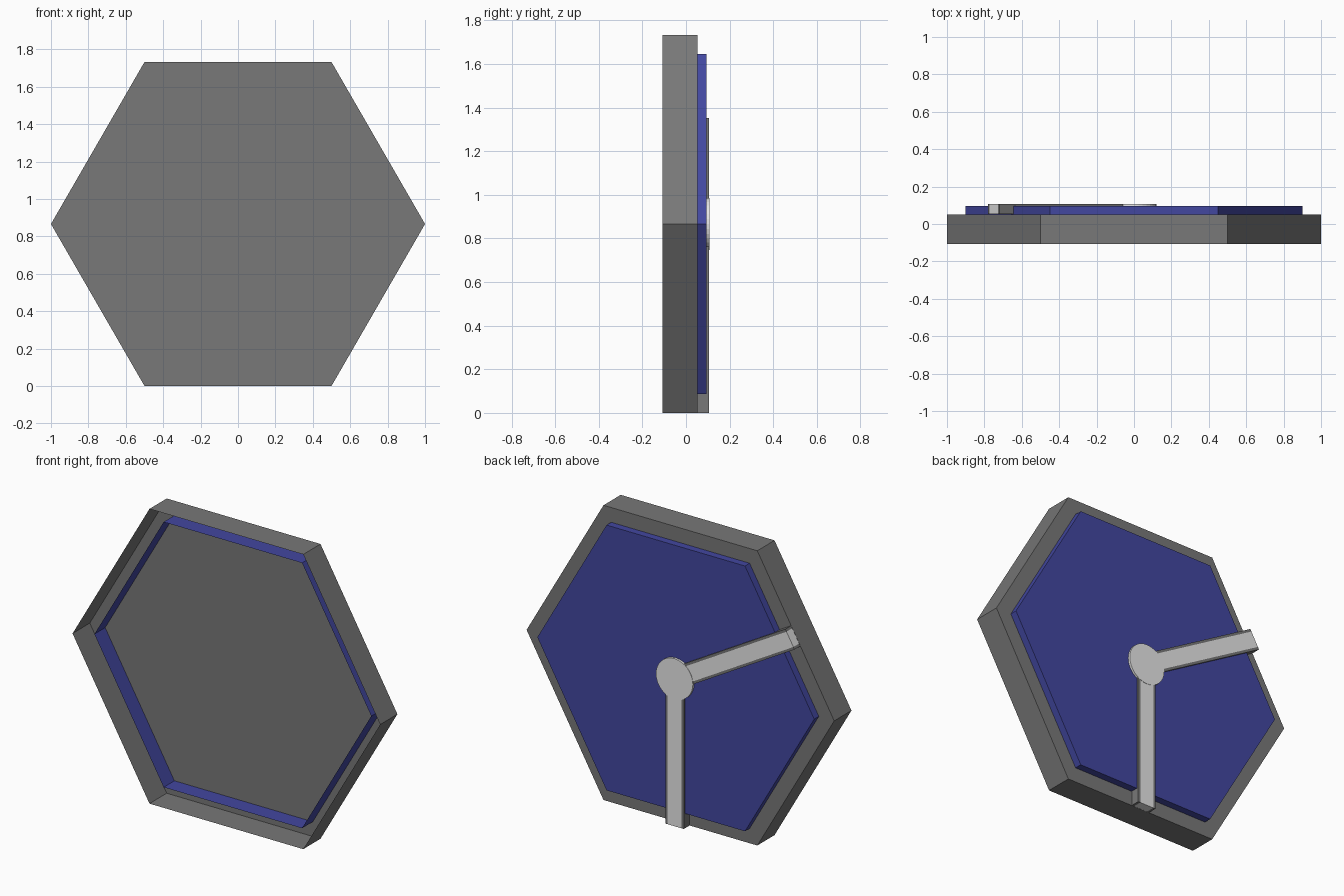
import bpy, math
from mathutils import Vector

if "Cube" in bpy.data.objects:
    bpy.data.objects.remove(bpy.data.objects["Cube"])

H = math.sqrt(3) / 2          # hexagon apothem = height of the centre
BACK = 0.052                  # rear plane of the frame


def material(name, rgb):
    m = bpy.data.materials.new(name)
    m.diffuse_color = (*rgb, 1)
    m.use_nodes = True
    m.node_tree.nodes["Principled BSDF"].inputs["Base Color"].default_value = m.diffuse_color
    return m


grey = material("dark grey", (0.188, 0.188, 0.188))
blue = material("deep blue", (0.055, 0.063, 0.35))
light = material("light grey", (0.8, 0.8, 0.8))


def extrude_y(name, outline, y0, y1, mat, front=True):
    """Extrude an (x, z) outline from y0 to y1, optionally open at the front."""
    n = len(outline)
    verts = [(x, y, z) for y in (y0, y1) for x, z in outline]
    faces = [(i, (i + 1) % n, (i + 1) % n + n, i + n) for i in range(n)]
    faces.append(tuple(range(2 * n - 1, n - 1, -1)))
    if front:
        faces.append(tuple(range(n)))
    me = bpy.data.meshes.new(name)
    me.from_pydata(verts, [], faces)
    me.materials.append(mat)
    ob = bpy.data.objects.new(name, me)
    bpy.context.collection.objects.link(ob)
    return ob


def ring(r, n):
    return [(r * math.cos(2 * math.pi * i / n), H + r * math.sin(2 * math.pi * i / n))
            for i in range(n)]


def bar(angle, start, end, a, b):
    """Rectangle along a direction from the centre, between side offsets a and b."""
    d = Vector((math.cos(angle), math.sin(angle)))
    p = Vector((-d.y, d.x))
    c = Vector((0, H))
    return [tuple(c + d * l + p * s) for l, s in ((start, a), (end, a), (end, b), (start, b))]


# Hexagonal trays, both open at the front
extrude_y("frame", ring(1.0, 6), -0.108, BACK, grey, front=False)
extrude_y("back_panel", ring(0.9, 6), -0.048, 0.095, blue, front=False)

# Two arms: light core between dark side rails
for label, deg in (("lower", -90), ("side", 150)):
    a = math.radians(deg)
    extrude_y(label + "_arm_core", bar(a, 0.05, H, -0.045, 0.045), BACK + 0.001, 0.106, light)
    for side, s0, s1 in (("left", -0.06, -0.045), ("right", 0.045, 0.06)):
        extrude_y(f"{label}_arm_{side}_rail", bar(a, 0.08, H, s0, s1), BACK + 0.001, 0.106, grey)

# Round hub in the centre
extrude_y("hub", ring(0.12, 32), BACK + 0.001, 0.108, light)
